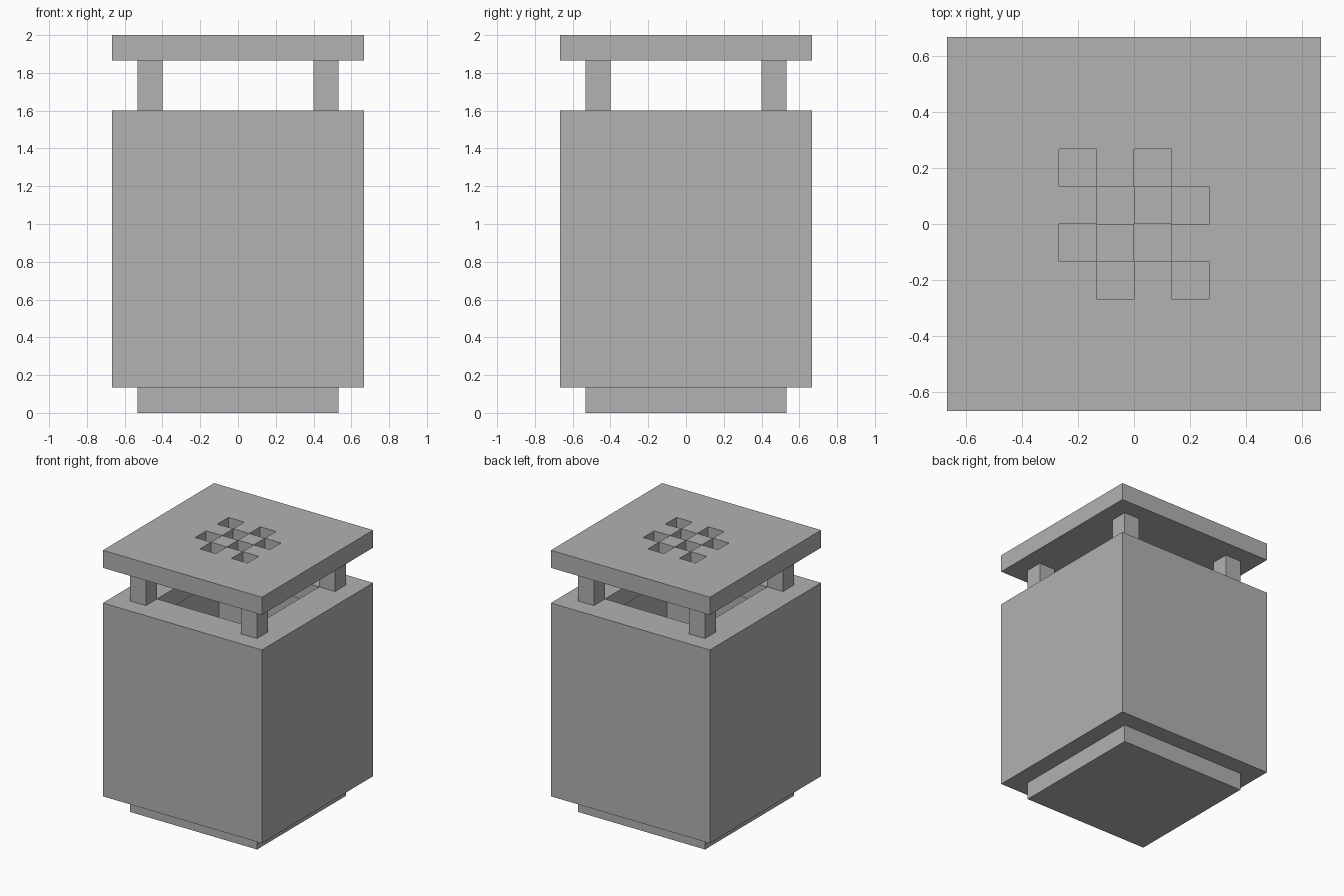
import bpy, bmesh
from mathutils import Vector

U = 2 / 15  # one building block

cube = bpy.data.objects.get("Cube")
if cube:
    bpy.data.objects.remove(cube, do_unlink=True)

# Single grey material
grey = bpy.data.materials.new("plain grey")
grey.use_nodes = True
colour = (0.445, 0.445, 0.445, 1)
grey.diffuse_color = colour
grey.node_tree.nodes["Principled BSDF"].inputs["Base Color"].default_value = colour


def finish(name, bm):
    bmesh.ops.recalc_face_normals(bm, faces=bm.faces)
    bmesh.ops.scale(bm, vec=(U, U, U), verts=bm.verts)
    mesh = bpy.data.meshes.new(name)
    bm.to_mesh(mesh)
    bm.free()
    mesh.materials.append(grey)
    obj = bpy.data.objects.new(name, mesh)
    bpy.context.collection.objects.link(obj)
    return obj


def box(name, centre, size):
    bm = bmesh.new()
    bmesh.ops.create_cube(bm, size=1)
    for v in bm.verts:
        v.co = Vector(a * s + c for a, s, c in zip(v.co, size, centre))
    return finish(name, bm)


def square_shell(name, profile):
    """Sweep (half width, height) points round a square, capping both ends."""
    bm = bmesh.new()
    corners = [(-1, -1), (1, -1), (1, 1), (-1, 1)]
    rings = [[bm.verts.new((x * r, y * r, z)) for x, y in corners]
             for r, z in profile]
    for a, b in zip(rings, rings[1:]):
        for i in range(4):
            j = (i + 1) % 4
            bm.faces.new((a[i], a[j], b[j], b[i]))
    bm.faces.new(rings[0])
    bm.faces.new(rings[-1])
    return finish(name, bm)


# Foot and hollow body with an inward lip round its opening
box("base", (0, 0, 0.5), (8, 8, 1))
square_shell("body", [(5, 1), (5, 12), (3, 12), (3, 11), (4, 11), (4, 2)])

# Corner posts
for side, x in (("left", 3.5), ("right", -3.5)):
    for end, y in (("front", -3.5), ("back", 3.5)):
        box(f"{end}_{side}_post", (x, y, 13), (1, 1, 2))

# Lid with a chequered vent cut through its middle
bm = bmesh.new()
bmesh.ops.create_grid(bm, x_segments=10, y_segments=10, size=5)
bmesh.ops.translate(bm, vec=(0, 0, 14), verts=bm.verts)
vents = []
for face in bm.faces:
    c = face.calc_center_median()
    i, j = round(c.x - 0.5), round(c.y - 0.5)
    if -2 <= i <= 1 and -2 <= j <= 1 and (i + j) % 2 == 1:
        vents.append(face)
bmesh.ops.delete(bm, geom=vents, context="FACES")
top = bmesh.ops.extrude_face_region(bm, geom=bm.faces[:], use_keep_orig=True)
bmesh.ops.translate(bm, vec=(0, 0, 1),
                    verts=[g for g in top["geom"] if isinstance(g, bmesh.types.BMVert)])
finish("lid", bm)
